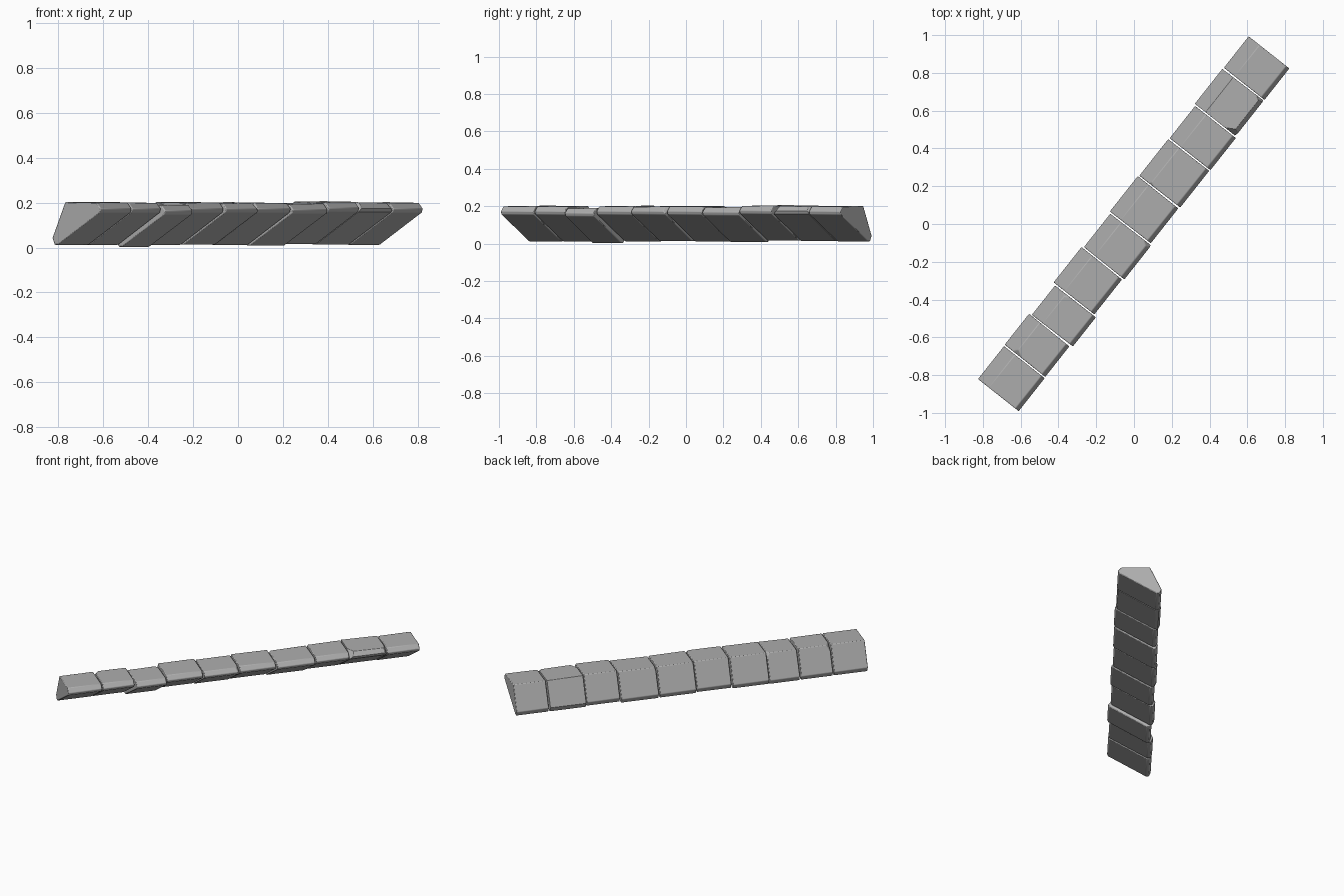
import bpy, bmesh, math, random
from mathutils import Matrix, Vector

random.seed(4)
cube = bpy.data.objects.get("Cube")
if cube:
    bpy.data.objects.remove(cube, do_unlink=True)

stone = bpy.data.materials.new("grey stone")
stone.use_nodes = True
GREY = (0.42, 0.42, 0.42, 1)
stone.diffuse_color = GREY
stone.node_tree.nodes["Principled BSDF"].inputs["Base Color"].default_value = GREY

YAW = math.atan2(0.785, 0.62)
# cross-section: across the row (positive is the thin edge), height
PROFILE = [(-0.137, 0.042), (-0.124, 0.012), (-0.105, 0.012), (0.133, 0.155),
           (0.139, 0.172), (0.116, 0.2), (-0.064, 0.203)]
# joints along the row, then sideways shift and lift of each block
JOINTS = [-1.16, -0.93, -0.715, -0.51, -0.265, -0.03, 0.215, 0.47, 0.695, 0.94, 1.16]
SHIFT = [-0.003, -0.005, 0.01, -0.006, 0.004, -0.005, 0, 0.003, -0.005, -0.003]
LIFT = [0, 0, -0.009, 0, 0.001, 0, -0.004, 0.004, 0.002, 0]
GAP = 0.004
# chipped corners: block, end (-1 or 1), across, height, depth
CHIPS = [(1, -1, -0.064, 0.203, 0.018), (2, 1, -0.064, 0.203, 0.012),
         (4, 1, 0.116, 0.2, 0.014), (6, -1, -0.064, 0.203, 0.012),
         (8, -1, 0.116, 0.2, 0.02), (8, 1, 0.116, 0.2, 0.012)]


def make_block(i):
    a, b = JOINTS[i] + GAP, JOINTS[i + 1] - GAP
    bm = bmesh.new()
    # prism with slightly uneven ends
    rings = []
    for t in (a, b):
        skew = random.uniform(-0.015, 0.015) if 0 < i < 9 else 0
        drop = random.uniform(0, 0.005)
        rings.append([bm.verts.new((t + skew * u, -u - SHIFT[i],
                                    z + LIFT[i] - (drop if z > 0.18 else 0)))
                      for u, z in PROFILE])
    n = len(PROFILE)
    bm.faces.new(rings[0])
    bm.faces.new(rings[1][::-1])
    for k in range(n):
        m = (k + 1) % n
        bm.faces.new((rings[0][k], rings[1][k], rings[1][m], rings[0][m]))
    # chipped corners
    for block, end, u, z, depth in CHIPS:
        if block != i:
            continue
        normal = Vector((end, -0.6 if u > 0 else 0.6, 0.9)).normalized()
        corner = Vector((b if end > 0 else a, -u - SHIFT[i], z + LIFT[i]))
        cut = bmesh.ops.bisect_plane(bm, geom=bm.verts[:] + bm.edges[:] + bm.faces[:],
                                     plane_co=corner - normal * depth, plane_no=normal,
                                     clear_outer=True)
        rim = [e for e in cut["geom_cut"] if isinstance(e, bmesh.types.BMEdge)]
        bmesh.ops.contextual_create(bm, geom=rim)
    bmesh.ops.recalc_face_normals(bm, faces=bm.faces[:])
    bm.transform(Matrix.Rotation(YAW, 4, "Z"))
    mesh = bpy.data.meshes.new(f"stone_block_{i + 1}")
    bm.to_mesh(mesh)
    bm.free()
    mesh.materials.append(stone)
    block = bpy.data.objects.new(mesh.name, mesh)
    bpy.context.collection.objects.link(block)
    # worn edges
    worn = block.modifiers.new("worn_edges", "BEVEL")
    worn.width, worn.segments, worn.limit_method = 0.004, 2, "ANGLE"
    worn.angle_limit = math.radians(25)
    return block


blocks = [make_block(i) for i in range(len(SHIFT))]
bpy.ops.object.select_all(action="DESELECT")
for block in blocks:
    block.select_set(True)
bpy.context.view_layer.objects.active = blocks[0]
bpy.ops.object.shade_smooth_by_angle(angle=math.radians(30))
